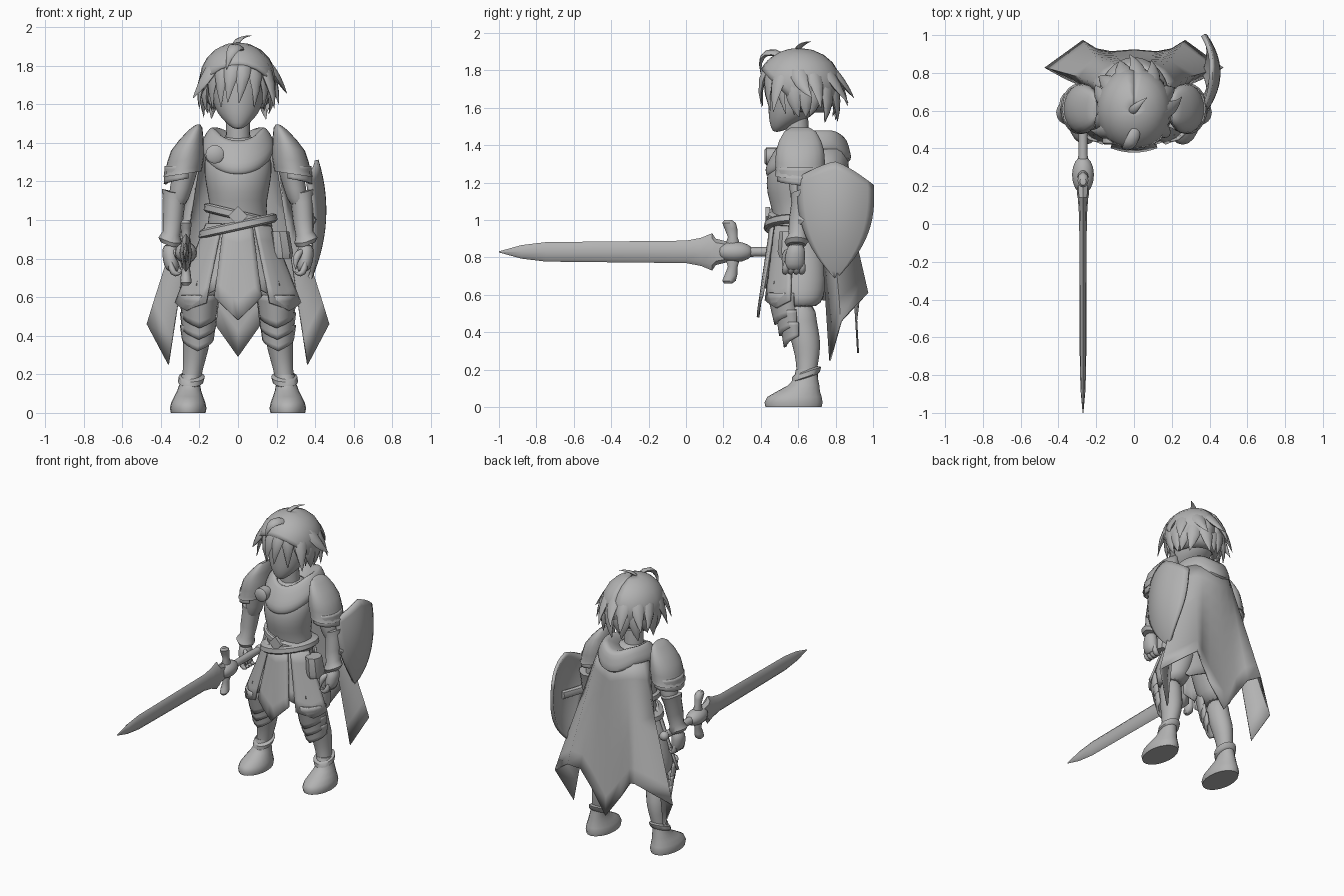
import bpy
import bmesh
import math
import random
from mathutils import Vector

cube = bpy.data.objects.get("Cube")
if cube:
    bpy.data.objects.remove(cube, do_unlink=True)

grey = bpy.data.materials.new("plain grey")
grey.use_nodes = True
grey.diffuse_color = (.45, .45, .45, 1)
for node in grey.node_tree.nodes:
    if node.type == 'BSDF_PRINCIPLED':
        node.inputs["Base Color"].default_value = grey.diffuse_color


def build(name, verts, faces, sub=0, thick=0, both=False, sharp=40):
    """Make one object, or a left and right pair."""
    if both:
        mirrored = [(-v[0], v[1], v[2]) for v in verts]
        build("left_" + name, verts, faces, sub, thick, False, sharp)
        build("right_" + name, mirrored, faces, sub, thick, False, sharp)
        return
    mesh = bpy.data.meshes.new(name)
    mesh.from_pydata([tuple(v) for v in verts], [], faces)
    bm = bmesh.new()
    bm.from_mesh(mesh)
    bmesh.ops.recalc_face_normals(bm, faces=bm.faces)
    for face in bm.faces:
        face.smooth = True
    bm.to_mesh(mesh)
    bm.free()
    mesh.set_sharp_from_angle(angle=math.radians(sharp))
    mesh.materials.append(grey)
    obj = bpy.data.objects.new(name, mesh)
    bpy.context.collection.objects.link(obj)
    if thick:
        mod = obj.modifiers.new("thickness", 'SOLIDIFY')
        mod.thickness = thick
        mod.offset = 0
    if sub:
        mod = obj.modifiers.new("smooth", 'SUBSURF')
        mod.levels = mod.render_levels = sub


def skin(count, sides, caps=True):
    """Faces joining a stack of closed rings."""
    faces = []
    for r in range(count - 1):
        for s in range(sides):
            n = (s + 1) % sides
            faces.append((r * sides + s, r * sides + n, (r + 1) * sides + n, (r + 1) * sides + s))
    if caps:
        faces.append(tuple(range(sides)))
        faces.append(tuple(range((count - 1) * sides, count * sides)))
    return faces


def loft(name, rings, sides=16, along='z', bend=None, caps=True, **options):
    """Rings are (position, centre a, centre b, radius a, radius b)."""
    verts = []
    for t, a, b, ra, rb in rings:
        for s in range(sides):
            angle = math.tau * s / sides
            p, q = a + ra * math.sin(angle), b - rb * math.cos(angle)
            point = (p, q, t) if along == 'z' else (p, t, q)
            verts.append(bend(*point) if bend else point)
    build(name, verts, skin(len(rings), sides, caps), **options)


def grid(name, rows, **options):
    w = len(rows[0])
    faces = [(r * w + c, r * w + c + 1, (r + 1) * w + c + 1, (r + 1) * w + c)
             for r in range(len(rows) - 1) for c in range(w - 1)]
    build(name, [p for row in rows for p in row], faces, **options)


def panel(name, cx, cy, top, bottom, start, end, tip=0, thick=.014, **options):
    """Curved plate; top and bottom are (z, radius x, radius y), angle 0 is front."""
    rows = []
    for r in range(6):
        v, row = r / 5, []
        for c in range(9):
            u = c / 8
            a = math.radians(start + (end - start) * u)
            z, rx, ry = [i + (j - i) * v for i, j in zip(top, bottom)]
            z -= tip * v * (1 - abs(2 * u - 1))
            row.append((cx + rx * math.sin(a), cy - ry * math.cos(a), z))
        rows.append(row)
    grid(name, rows, thick=thick, **options)


def ball(name, centre, radius, **options):
    x, y, z = centre
    rx, ry, rz = radius
    rings = []
    for i in range(9):
        a = math.pi * (i + .1) / 8.2
        rings.append((z - rz * math.cos(a), x, y, rx * math.sin(a), ry * math.sin(a)))
    loft(name, rings, **options)


def strands(name, paths, hub, flat=.45, **options):
    """Tapered locks, each (start, middle, end, width), bulging away from hub."""
    verts, faces, sides = [], [], 8
    taper = (.55, .95, 1, .8, .45, .04)
    for start, middle, end, width in paths:
        start, middle, end = Vector(start), Vector(middle), Vector(end)
        base = len(verts)
        for i, w in enumerate(taper):
            t = i / (len(taper) - 1)
            p = start * (1 - t) ** 2 + middle * 2 * t * (1 - t) + end * t * t
            way = ((middle - start) * (1 - t) + (end - middle) * t).normalized()
            across = way.cross(p - Vector(hub)).normalized()
            out = across.cross(way)
            for s in range(sides):
                a = math.tau * s / sides
                verts.append(p + (across * math.cos(a) + out * flat * math.sin(a)) * width * w)
        faces += [tuple(base + k for k in f) for f in skin(len(taper), sides)]
    build(name, verts, faces, **options)


# Torso, neck and head
loft("torso", [(.84, 0, .6, .17, .13), (.95, 0, .6, .165, .13), (1.06, 0, .59, .145, .13),
               (1.14, 0, .58, .16, .15), (1.25, 0, .58, .18, .155), (1.34, 0, .6, .175, .13),
               (1.4, 0, .61, .12, .1), (1.44, 0, .61, .07, .07)], sides=20, sub=1)
loft("neck", [(1.38, 0, .6, .065, .065), (1.58, 0, .59, .06, .06)])
loft("head", [(1.47, 0, .485, .022, .02), (1.5, 0, .51, .06, .058), (1.55, 0, .555, .108, .115),
              (1.62, 0, .59, .138, .152), (1.72, 0, .6, .152, .165), (1.82, 0, .6, .135, .15),
              (1.88, 0, .6, .07, .08)], sides=20, sub=1)

# Hair cap, open over the face
hub, size = Vector((0, .605, 1.725)), Vector((.19, .215, .185))


def on_head(turn, lift, scale=1):
    a, e = math.radians(turn), math.radians(lift)
    way = Vector((math.sin(a) * math.cos(e), -math.cos(a) * math.cos(e), math.sin(e)))
    return hub + way * size * scale


rows = []
for r in range(9):
    row = []
    for c in range(25):
        turn = c * 15 - 180
        low = -50 + 75 * max(0, math.cos(math.radians(turn))) ** .7
        row.append(on_head(turn, 89 + (low - 89) * r / 8))
    rows.append(row)
grid("hair_cap", rows, thick=.02)

# Hair locks: fringe, falling outer row, flicked upper row and crown
random.seed(4)
locks = []
for turn in (-74, -52, -30, -9, 12, 34, 54, 74):
    drop = -30 - 22 * abs(math.sin(math.radians(turn)))
    lean = turn + random.uniform(-12, 12)
    locks.append((on_head(turn * .6, 66, .97), on_head(turn, 22, 1.2), on_head(lean, drop, 1.14), .047))
for turn in range(80, 281, 20):
    locks.append((on_head(turn, 35, .94), on_head(turn, -22, 1.12),
                  on_head(turn + random.uniform(-18, 18), -48, random.uniform(1.2, 1.5)), .05))
for turn in range(58, 311, 28):
    locks.append((on_head(turn, 50, .95), on_head(turn, 5, 1.1),
                  on_head(turn + random.uniform(-20, 20), random.uniform(-36, -12), 1.42), .045))
locks.append(((-.02, .58, 1.89), (-.01, .61, 1.95), (.07, .67, 1.955), .022))
locks.append(((.02, .52, 1.88), (-.03, .38, 1.94), (-.06, .4, 1.78), .035))
strands("hair_locks", locks, hub, sharp=60)

# Cowl, brooch and cape


def droop(x, y, z):
    return (x, y, z - .6 * max(0, .62 - y) - .8 * max(0, y - .8))


loft("cowl", [(1.4, 0, .6, .08, .08), (1.48, 0, .675, .125, .155), (1.475, 0, .675, .145, .18),
              (1.42, 0, .66, .178, .215), (1.385, 0, .655, .19, .23), (1.345, 0, .64, .175, .205)],
     sides=28, bend=droop, caps=False, sub=1, thick=.012, sharp=80)
loft("brooch", [(.42, -.12, 1.34, .035, .035), (.43, -.12, 1.34, .048, .048),
                (.49, -.12, 1.34, .048, .048)], along='y')
hem = [(0, .92, .29), (.12, .91, .46), (.2, .925, .58), (.27, .97, .61), (.47, .83, .46), (.36, .77, .25)]
columns = []
for k in range(-5, 6):
    x, y, z = hem[abs(k)]
    a = math.radians(k * 17)
    columns.append((Vector((.19 * math.sin(a), .68 + .18 * math.cos(a), 1.38)),
                    Vector((math.copysign(x, k), y, z))))
grid("cape", [[top.lerp(low, v / 8) for top, low in columns] for v in range(9)], thick=.01, sharp=80)

# Belts, buckle and pouch
loft("waist_belt", [(1.0, 0, .59, .165, .145), (1.01, 0, .59, .178, .155), (1.04, 0, .59, .175, .155),
                    (1.05, 0, .59, .16, .145)], sides=24, bend=lambda x, y, z: (x, y, z - .24 * x))
loft("sword_belt", [(.945, 0, .59, .19, .165), (.955, 0, .59, .205, .175), (.985, 0, .59, .2, .17),
                    (.995, 0, .59, .18, .155)], sides=24, bend=lambda x, y, z: (x, y, z + .22 * x))
loft("buckle", [(.425, 0, 1.02, .05, .05), (.45, 0, 1.02, .05, .05)], sides=4, along='y')
loft("pouch", [(.8, .23, .56, .05, .06), (.83, .23, .56, .055, .07), (.94, .215, .56, .05, .06)], sides=8)

# Skirt panels
panel("front_skirt", 0, .6, (.98, .16, .145), (.6, .27, .215), -27, 27, .12)
panel("side_skirt", 0, .6, (.98, .165, .14), (.57, .33, .2), 30, 78, .04, both=True)
panel("inner_skirt", 0, .6, (.97, .15, .13), (.66, .28, .19), 15, 50, .04, both=True)
panel("back_skirt", 0, .6, (.98, .165, .135), (.62, .25, .17), 115, 175, .05, both=True)

# Legs, knee plates and boots
loft("trouser", [(.93, .09, .6, .085, .115), (.8, .125, .605, .115, .14), (.68, .165, .61, .115, .145),
                 (.58, .19, .61, .105, .13), (.53, .2, .615, .08, .09)], sub=1, both=True)
loft("shin", [(.56, .2, .61, .07, .085), (.46, .203, .615, .07, .083), (.37, .215, .638, .074, .083),
              (.28, .225, .65, .06, .068), (.19, .24, .645, .048, .052), (.1, .25, .64, .052, .058)],
     sub=1, both=True)
panel("upper_knee_plate", .2, .59, (.61, .1, .15), (.5, .085, .11), -85, 85, .06, both=True)
panel("middle_knee_plate", .203, .6, (.52, .092, .115), (.44, .082, .095), -85, 85, .06, both=True)
panel("lower_knee_plate", .208, .61, (.455, .087, .102), (.38, .076, .08), -85, 85, .06, both=True)
loft("boot", [(0, .258, .575, .09, .15), (.025, .258, .575, .095, .155), (.055, .258, .58, .088, .145),
              (.085, .256, .602, .075, .114), (.115, .253, .628, .062, .085), (.15, .25, .642, .053, .064),
              (.2, .242, .645, .052, .058)], sides=20, both=True)
loft("ankle_cuff", [(.165, .245, .64, .052, .06), (.175, .245, .64, .066, .075), (.2, .24, .645, .068, .078),
                    (.21, .24, .645, .052, .06)], bend=lambda x, y, z: (x, y, z + .35 * (y - .68)), both=True)

# Arms, bracers and hands
loft("upper_arm", [(1.4, .22, .6, .06, .07), (1.28, .27, .61, .07, .078), (1.16, .295, .62, .058, .065),
                   (1.06, .32, .62, .052, .058)], sub=1, both=True)
loft("bracer", [(1.14, .325, .635, .07, .075), (1.09, .332, .628, .058, .065), (1.0, .338, .61, .054, .06),
                (.92, .345, .6, .046, .052), (.88, .352, .59, .06, .064), (.86, .352, .588, .048, .052)],
     bend=lambda x, y, z: (x, y, z + .4 * max(0, x - .34)), both=True)
loft("hand", [(.88, .35, .59, .04, .042), (.82, .35, .585, .045, .055), (.76, .345, .58, .04, .055),
              (.73, .335, .58, .028, .045)], sub=1, both=True)
fingers = [((.35, y, .78), (.34, y - .005, .69), (.285, y - .01, .735), .019) for y in (.535, .565, .595, .625)]
fingers.append(((.33, .55, .84), (.29, .52, .81), (.3, .52, .74), .02))
strands("fingers", fingers, (.28, .58, .8), flat=.9, both=True, sharp=60)

# Shoulder armour
loft("pauldron", [(1.485, .208, .61, .012, .05), (1.465, .22, .61, .035, .085), (1.42, .242, .61, .062, .112),
                  (1.37, .262, .61, .085, .128), (1.31, .272, .61, .096, .133), (1.265, .28, .61, .096, .13),
                  (1.24, .288, .61, .1, .135)],
     sides=20, bend=lambda x, y, z: (x, y, z - .15 * (x - .27)), both=True)
panel("lower_pauldron", .288, .61, (1.28, .086, .12), (1.215, .09, .118), -20, 200, .03, both=True)

# Shield with a strap to the forearm
rows = []
for r in range(15):
    t, row = r / 14, []
    half = .2 * (1 - max(0, (t - .12) / .88) ** 2.3)
    for c in range(13):
        u = c / 6 - 1
        y = .8 + half * u
        z = 1.31 - .62 * t - (1 - t) * (.105 * abs(u) ** 1.3 + .02 * u)
        row.append((.447 - 1.8 * (y - .8) ** 2 - .6 * (z - 1.05) ** 2, y, z))
    rows.append(row)
grid("shield", rows, thick=.022)
loft("shield_strap", [(.6, .37, 1.0, .03, .03), (.7, .4, 1.0, .025, .03), (.8, .435, 1.0, .02, .03)],
     sides=8, along='y')

# Sword pointing forward
sx, sz = -.27, .83
blade = [(-1, .002, .003), (-.88, .013, .036), (-.75, .017, .052), (0, .02, .06), (.08, .023, .075),
         (.14, .028, .1), (.16, .032, .07), (.24, .035, .05)]
loft("blade", [(y, sx, sz, a, b) for y, a, b in blade], sides=8, along='y')
guard = [(-.17, .225, .02), (-.155, .23, .036), (-.125, .24, .034), (-.08, .25, .026), (0, .25, .05),
         (.08, .25, .026), (.125, .24, .034), (.155, .23, .036), (.17, .225, .02)]
loft("guard", [(sz + z, sx, y, r * .8, r) for z, y, r in guard], sides=12)
ball("guard_hub", (sx, .26, sz), (.058, .1, .055))
loft("grip", [(.28, sx, sz, .035, .035), (.37, sx, sz, .024, .025), (.5, sx, sz, .025, .027),
              (.62, sx, sz, .022, .024)], sides=12, along='y')
ball("pommel", (sx, .635, sz), (.032, .032, .032))
